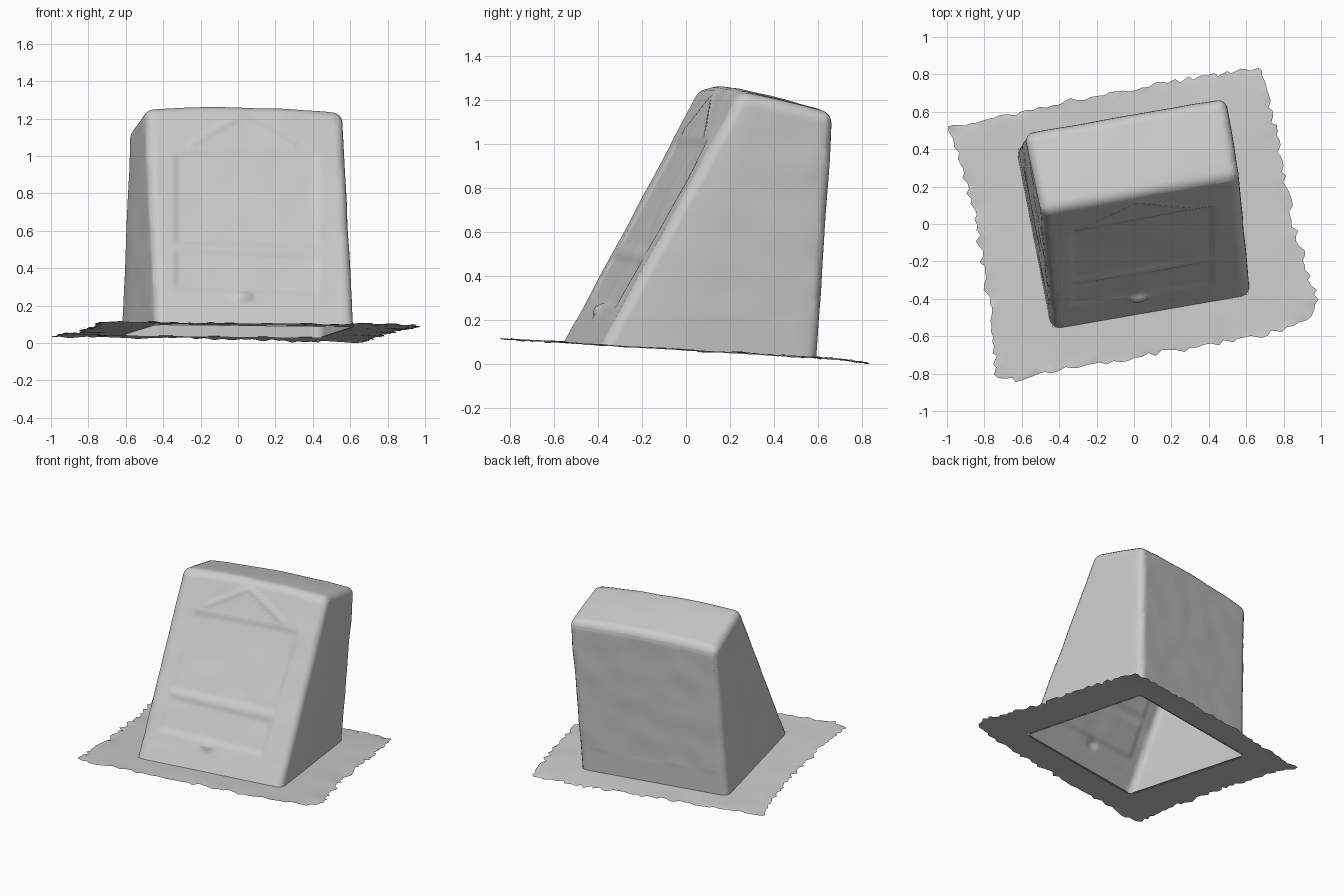
import bpy, bmesh, random
from mathutils import Vector, noise

if "Cube" in bpy.data.objects:
    bpy.data.objects.remove(bpy.data.objects["Cube"])

random.seed(4)
stone_mat = bpy.data.materials.new("light grey stone")
stone_mat.diffuse_color = (0.6, 0.6, 0.6, 1)
stone_mat.use_nodes = True
stone_mat.node_tree.nodes["Principled BSDF"].inputs["Base Color"].default_value = stone_mat.diffuse_color


def ground_z(x, y):
    return 0.066 - 0.06 * y - 0.15 * max(0, y - 0.55) ** 2


def clamp(v):
    return max(0.0, min(1.0, v))


def finish(name, bm, angle):
    me = bpy.data.meshes.new(name)
    bm.to_mesh(me)
    bm.free()
    ob = bpy.data.objects.new(name, me)
    bpy.context.collection.objects.link(ob)
    me.materials.append(stone_mat)
    bpy.ops.object.select_all(action='DESELECT')
    ob.select_set(True)
    bpy.context.view_layer.objects.active = ob
    bpy.ops.object.shade_smooth_by_angle(angle=angle)
    return ob


# stone block: sloped front, near-vertical back, open underneath
base = [(-0.44, -0.565), (0.625, -0.38), (0.445, 0.60), (-0.63, 0.41)]
top = [(-0.495, 0.06, 1.25), (0.565, 0.25, 1.235),
       (0.495, 0.675, 1.135), (-0.585, 0.485, 1.135)]
bm = bmesh.new()
lo = [bm.verts.new((x, y, ground_z(x, y) - 0.004)) for x, y in base]
hi = [bm.verts.new(p) for p in top]
bottom = bm.faces.new(lo[::-1])
bm.faces.new(hi)
for i in range(4):
    j = (i + 1) % 4
    bm.faces.new((lo[i], lo[j], hi[j], hi[i]))
bm.normal_update()
front_n = next(f for f in bm.faces if lo[0] in f.verts and lo[1] in f.verts
               and hi[0] in f.verts).normal.copy()
edges = [e for e in bm.edges if bottom not in e.link_faces]
bmesh.ops.bevel(bm, geom=edges, offset=0.05, segments=4, profile=0.5,
                affect='EDGES')
bm.normal_update()
bmesh.ops.delete(bm, geom=[f for f in bm.faces if f.normal.z < -0.8],
                 context='FACES_ONLY')


def slice_mesh(co, no):
    bmesh.ops.bisect_plane(bm, geom=bm.verts[:] + bm.edges[:] + bm.faces[:],
                           plane_co=co, plane_no=no)


# fine grid so the shallow relief can be pressed into the front
for i in range(74):
    slice_mesh((-0.56 + i * 0.0152, 0, 0), (1, 0, 0))
for i in range(72):
    slice_mesh((0, 0, 0.13 + i * 0.0152), (0, 0, 1))


def box_mask(x, z, x0, x1, z0, z1, soft=0.02):
    d = min(x - x0, x1 - x, z - z0, z1 - z)
    return clamp(d / soft + 0.5)


def line_mask(x, z, a, b, w=0.018):
    a, b, p = Vector(a), Vector(b), Vector((x, z))
    t = clamp((p - a).dot(b - a) / (b - a).length_squared)
    return clamp(1 - (p - a - (b - a) * t).length / w)


def relief(x, z):
    zt = z + 0.04 * x
    h = -0.009 * box_mask(x, z, -0.33, 0.42, 0.53 - 0.03 * x, 1.0)     # upper panel
    h -= 0.009 * box_mask(x, zt, -0.33, 0.42, 0.28, 0.48)              # lower panel
    for a, b in (((-0.25, 1.05), (0.0, 1.18)), ((0.02, 1.18), (0.3, 1.04))):
        h += 0.009 * line_mask(x, z, a, b)                             # gable lines
    h += 0.016 * clamp(1.2 - ((x - 0.03) / 0.05) ** 2 - ((z - 0.245) / 0.025) ** 2)
    return h


bm.normal_update()
for v in bm.verts:
    x, y, z = v.co
    n = v.normal.copy()
    if n.dot(front_n) > 0.97:
        v.co += front_n * relief(x, z)
    if z > 0.2:
        v.co += n * 0.004 * noise.noise(Vector((x, y, z)) * 6)
    # slight arch of the top
    v.co.z += 0.028 * (1 - (x / 0.57) ** 2) * clamp((z - 0.85) / 0.35)
finish("memorial_stone", bm, 0.7)

# ground sheet: ragged ring around the stone
outer = [
    [(-0.74, -0.83), (-0.63, -0.84), (-0.35, -0.77), (0, -0.72), (0.4, -0.65),
     (0.7, -0.6), (0.95, -0.51), (0.99, -0.43)],
    [(0.99, -0.43), (0.92, -0.2), (0.86, 0), (0.8, 0.28), (0.74, 0.6), (0.67, 0.84)],
    [(0.67, 0.84), (0.47, 0.81), (0, 0.73), (-0.35, 0.66), (-0.6, 0.6), (-0.99, 0.52)],
    [(-0.99, 0.52), (-0.86, 0.08), (-0.81, -0.25), (-0.76, -0.55), (-0.74, -0.83)]]


def along(points, t):
    pts = [Vector(p) for p in points]
    seg = [(b - a).length for a, b in zip(pts, pts[1:])]
    d = t * sum(seg)
    for a, b, s in zip(pts, pts[1:], seg):
        if d <= s:
            return a.lerp(b, d / s)
        d -= s
    return pts[-1]


bm = bmesh.new()
N, ROWS = 48, 10
columns = []
for side in range(4):
    a = Vector(base[side]) * 0.98
    b = Vector(base[(side + 1) % 4]) * 0.98
    for k in range(N):
        p_in = a.lerp(b, k / N)
        p_out = along(outer[side], k / N)
        p_out = p_out + (p_out - p_in).normalized() * random.uniform(-0.022, 0.012)
        col = []
        for r in range(ROWS + 1):
            p = p_in.lerp(p_out, r / ROWS)
            z = ground_z(p.x, p.y)
            z += 0.008 * noise.noise(Vector((p.x, p.y, 0)) * 5) * r / ROWS
            if r == ROWS:
                z += random.uniform(-0.006, 0.006)
            col.append(bm.verts.new((p.x, p.y, max(0, z))))
        columns.append(col)
for i, c in enumerate(columns):
    d = columns[(i + 1) % len(columns)]
    for r in range(ROWS):
        bm.faces.new((c[r], c[r + 1], d[r + 1], d[r]))
finish("ground_sheet", bm, 0.8)
